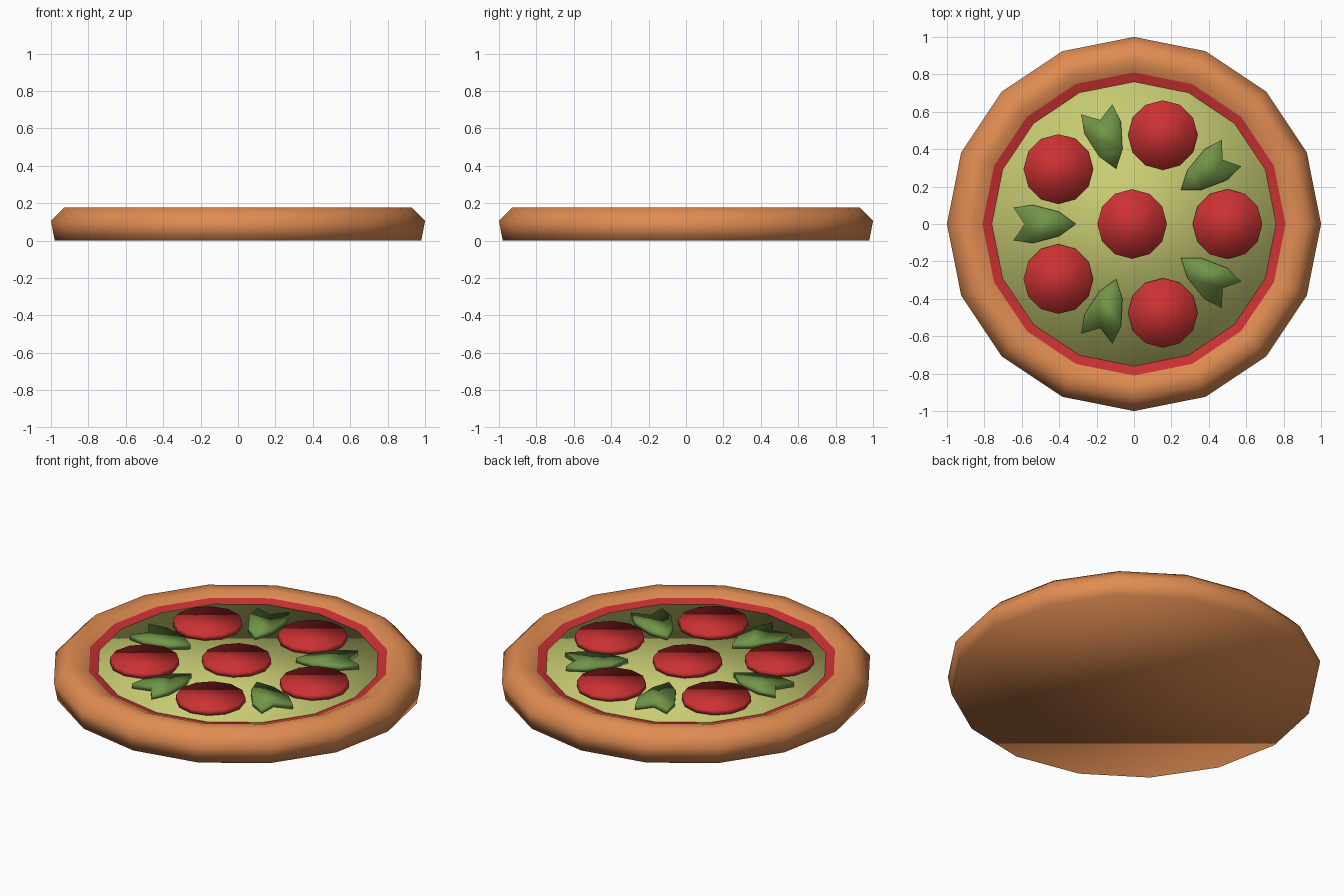
import bpy, bmesh, math
from mathutils import Matrix

if "Cube" in bpy.data.objects:
    bpy.data.objects.remove(bpy.data.objects["Cube"])


def material(name, rgb):
    m = bpy.data.materials.new(name)
    m.diffuse_color = (*rgb, 1)
    m.use_nodes = True
    m.node_tree.nodes["Principled BSDF"].inputs["Base Color"].default_value = m.diffuse_color
    return m


CRUST = material("baked crust", (0.75, 0.265, 0.085))
RED = material("tomato red", (0.60, 0.031, 0.033))
CHEESE = material("pale cheese", (0.58, 0.61, 0.17))
GREEN = material("basil green", (0.165, 0.30, 0.065))


def finish(bm, name, mat):
    mesh = bpy.data.meshes.new(name)
    bmesh.ops.recalc_face_normals(bm, faces=bm.faces)
    for f in bm.faces:
        f.smooth = True
    bm.to_mesh(mesh)
    bm.free()
    mesh.materials.append(mat)
    ob = bpy.data.objects.new(name, mesh)
    bpy.context.collection.objects.link(ob)
    return ob


def revolve(name, profile, sides, mat, cap_first=False, cap_last=False):
    """Polygonal rings of (radius, z) joined into a skin, with optional caps."""
    bm = bmesh.new()
    rings = []
    for r, z in profile:
        rings.append([bm.verts.new((r * math.cos(2 * math.pi * i / sides),
                                    r * math.sin(2 * math.pi * i / sides), z))
                      for i in range(sides)])
    for a, b in zip(rings, rings[1:]):
        for i in range(sides):
            j = (i + 1) % sides
            bm.faces.new((a[i], a[j], b[j], b[i]))
    if cap_first:
        bm.faces.new(rings[0][::-1])
    if cap_last:
        bm.faces.new(rings[-1])
    return finish(bm, name, mat)


# Dough base with the raised rim
revolve("crust", [(0.98, 0), (1.0, 0.105), (0.93, 0.177), (0.86, 0.177), (0.81, 0.155)],
        16, CRUST, cap_first=True)

# Sloping ring of sauce inside the rim, then the cheese on top
revolve("sauce", [(0.81, 0.155), (0.76, 0.14)], 16, RED)
revolve("cheese", [(0.76, 0.139), (0.76, 0.14)], 16, CHEESE, True, True)

# Pepperoni slices: one in the middle, five around it
spots = [(-0.01, 0)] + [(0.5 * math.cos(math.radians(a)), 0.5 * math.sin(math.radians(a)))
                        for a in range(0, 360, 72)]
for n, (x, y) in enumerate(spots):
    slice_ob = revolve(f"pepperoni_{n + 1}", [(0.186, 0.139), (0.186, 0.17)], 12, RED, True, True)
    slice_ob.location = (x, y, 0)

# Notched basil leaves between the slices, points facing the centre
half = [(0.40, 0.065), (0.54, 0.102), (0.645, 0.088)]
outline = [(0.31, 0)] + [(x, -y) for x, y in half] + [(0.585, 0)] + half[::-1]
for n in range(5):
    bm = bmesh.new()
    low = [bm.verts.new((x, y, 0.139)) for x, y in outline]
    high = [bm.verts.new((x, y, 0.168)) for x, y in outline]
    k = len(outline)
    for i in range(k):
        j = (i + 1) % k
        bm.faces.new((low[i], low[j], high[j], high[i]))
    bm.faces.new(low[::-1])
    bm.faces.new(high)
    bm.transform(Matrix.Rotation(math.radians(36 + 72 * n), 4, 'Z'))
    finish(bm, f"basil_leaf_{n + 1}", GREEN)
